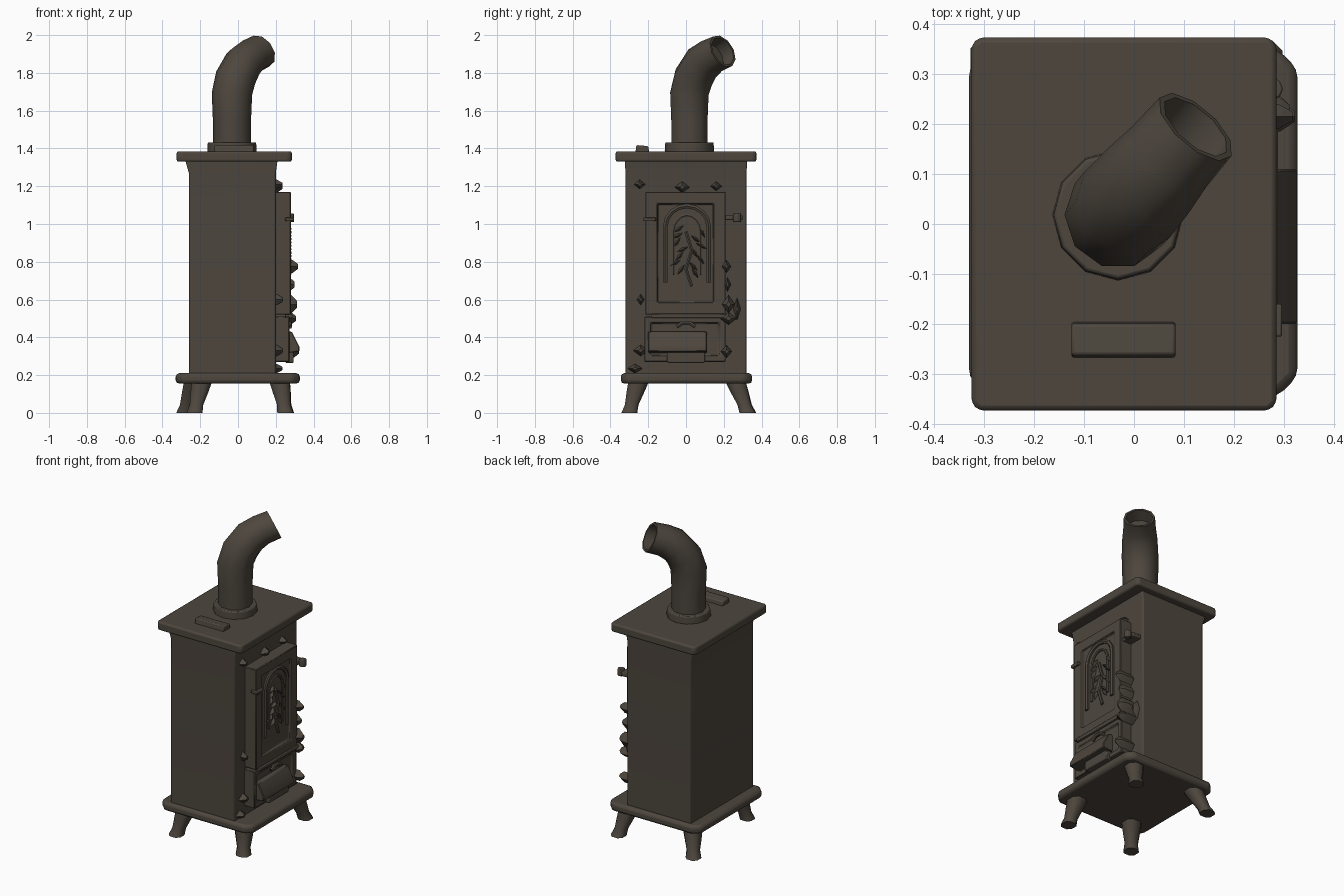
import bpy, bmesh, math, random
from mathutils import Vector, Matrix

if "Cube" in bpy.data.objects:
    bpy.data.objects.remove(bpy.data.objects["Cube"])

random.seed(4)
iron = bpy.data.materials.new("dark_brown_iron")
iron.diffuse_color = (0.075, 0.062, 0.048, 1)
iron.use_nodes = True
iron.node_tree.nodes["Principled BSDF"].inputs["Base Color"].default_value = iron.diffuse_color


def finish(name, bm, bevel=0.0, segs=2, angle=40):
    bmesh.ops.recalc_face_normals(bm, faces=bm.faces)
    me = bpy.data.meshes.new(name)
    bm.to_mesh(me)
    bm.free()
    ob = bpy.data.objects.new(name, me)
    bpy.context.collection.objects.link(ob)
    me.materials.append(iron)
    if bevel:
        m = ob.modifiers.new("bevel", 'BEVEL')
        m.width, m.segments, m.limit_method = bevel, segs, 'ANGLE'
    bpy.ops.object.select_all(action='DESELECT')
    ob.select_set(True)
    bpy.context.view_layer.objects.active = ob
    bpy.ops.object.shade_smooth_by_angle(angle=math.radians(angle))
    return ob


def loft(rings, cap_start=True, cap_end=True):
    """Skin a list of equal-length point rings."""
    bm = bmesh.new()
    vs = [[bm.verts.new(p) for p in r] for r in rings]
    n = len(vs[0])
    for a, b in zip(vs, vs[1:]):
        for i in range(n):
            bm.faces.new((a[i], a[(i + 1) % n], b[(i + 1) % n], b[i]))
    if cap_start:
        bm.faces.new(vs[0])
    if cap_end:
        bm.faces.new(vs[-1])
    return bm


def rect(x0, x1, y0, y1, z, c=0.0):
    """Rectangle ring in plan, with cut corners of size c."""
    if not c:
        return [(x0, y0, z), (x1, y0, z), (x1, y1, z), (x0, y1, z)]
    return [(x0 + c, y0, z), (x1 - c, y0, z), (x1, y0 + c, z), (x1, y1 - c, z),
            (x1 - c, y1, z), (x0 + c, y1, z), (x0, y1 - c, z), (x0, y0 + c, z)]


def box(name, x0, x1, y0, y1, z0, z1, bevel=0.0, c=0.0):
    return finish(name, loft([rect(x0, x1, y0, y1, z0, c), rect(x0, x1, y0, y1, z1, c)]), bevel)


def disc(centre, normal, r, n):
    q = Vector((0, 0, 1)).rotation_difference(Vector(normal))
    return [Vector(centre) + q @ Vector((r * math.cos(2 * math.pi * i / n),
            r * math.sin(2 * math.pi * i / n), 0)) for i in range(n)]


# body, flaring slightly under the top plate
finish("body", loft([rect(-0.26, 0.20, -0.32, 0.32, 0.19),
                     rect(-0.26, 0.20, -0.32, 0.32, 1.27),
                     rect(-0.28, 0.21, -0.325, 0.325, 1.34)]), 0.008)

# top and base plates with softened rims
box("top_plate", -0.325, 0.285, -0.373, 0.373, 1.33, 1.385, 0.015, 0.015)
box("base_plate", -0.33, 0.327, -0.345, 0.35, 0.155, 0.21, 0.018, 0.04)

# raised lid bar on the top, lifted at the front
finish("top_lid_bar", loft([
    [(x, -0.268, 1.38), (x, -0.195, 1.38), (x, -0.2, 1.412), (x, -0.262, 1.418)]
    for x in (-0.125, 0.083)]), 0.006)

# splayed legs
for label, top, foot in (("front_left", (-0.19, -0.25), (-0.23, -0.30)),
                         ("front_right", (0.22, -0.25), (0.25, -0.30)),
                         ("back_left", (-0.23, 0.26), (-0.285, 0.33)),
                         ("back_right", (0.22, 0.26), (0.255, 0.325))):
    rings = []
    for t, w in ((0, 0.055), (0.35, 0.047), (0.75, 0.036), (1, 0.042)):
        x, y = Vector(top).lerp(Vector(foot), t)
        rings.append(rect(x - w, x + w, y - w, y + w, 0.17 * (1 - t), w * 0.5))
    finish(label + "_leg", loft(rings), 0, angle=50)

# flue collar and bent pipe with a hollow mouth
px, py = -0.032, 0.018
finish("flue_collar", loft([disc((px, py, 1.38), (0, 0, 1), 0.131, 12),
                            disc((px, py, 1.432), (0, 0, 1), 0.128, 12)]), 0.006)
out = Vector((0.66, 0.75, 0))
rings = []
for d, z, tilt, r in ((0, 1.39, 0, 0.1), (0, 1.55, 0, 0.101), (0.0, 1.69, 5, 0.107),
                      (0.03, 1.775, 26, 0.108), (0.09, 1.85, 50, 0.104),
                      (0.155, 1.888, 62, 0.096), (0.235, 1.915, 65, 0.093),
                      (0.235, 1.915, 65, 0.08), (0.165, 1.885, 65, 0.078)):
    t = math.radians(tilt)
    nrm = out * math.sin(t) + Vector((0, 0, math.cos(t)))
    rings.append(disc(Vector((px, py, z)) + out * d, nrm, r, 10))
finish("flue_pipe", loft(rings), 0, angle=45)


# door on the +x side with recessed panels
def panel(name, x1, y0, y1, z0, z1, rim, depth):
    def r(x, m):
        return [(x, y0 + m, z0 + m), (x, y1 - m, z0 + m), (x, y1 - m, z1 - m), (x, y0 + m, z1 - m)]
    finish(name, loft([r(0.18, 0), r(x1, 0), r(x1, rim), r(x1 - depth, rim + 0.008)]), 0.004, 1)


panel("door", 0.28, -0.215, 0.21, 0.52, 1.17, 0.06, 0.016)
panel("ash_door", 0.272, -0.22, 0.21, 0.27, 0.51, 0.03, 0.014)
box("door_ledge", 0.25, 0.288, -0.185, 0.215, 0.502, 0.525, 0.005)


# tubes following a path in the door plane
def tube(name, pts, r, x):
    pts = [Vector((x, y, z)) for y, z in pts]
    rings = []
    for i, p in enumerate(pts):
        t = pts[min(i + 1, len(pts) - 1)] - pts[max(i - 1, 0)]
        rings.append([p + r * (Vector((1, 0, 0)) * math.cos(a) +
                      t.normalized().cross(Vector((1, 0, 0))) * math.sin(a))
                      for a in (k * math.pi / 3 for k in range(6))])
    finish(name, loft(rings))


# arched window rim with a leafy relief
arch = [(-0.11, 0.69)] + [(0.005 - 0.115 * math.cos(a), 0.985 + 0.11 * math.sin(a))
                          for a in (k * math.pi / 8 for k in range(9))] + [(0.12, 0.69)]
tube("window_arch", arch, 0.014, 0.267)
tube("inner_arch", [(0.005 + (y - 0.005) * 0.62, 0.73 + (z - 0.69) * 0.78) for y, z in arch], 0.009, 0.266)
tube("relief_stem", [(0.03, 0.67), (0.0, 0.76), (0.03, 0.86), (0.0, 0.96)], 0.01, 0.268)
for i in range(14):
    z = 0.74 + 0.018 * i
    y = 0.015 + (-1) ** i * random.uniform(0.02, 0.075)
    ang = (-1) ** i * random.uniform(0.5, 1.2)
    bm = bmesh.new()
    bmesh.ops.create_cone(bm, cap_ends=True, segments=4, radius1=1, radius2=0.15, depth=1)
    M = (Matrix.Translation((0.27, y, z)) @ Matrix.Rotation(ang, 4, 'X') @
         Matrix.Rotation(math.pi / 2, 4, 'Y') @ Matrix.Diagonal((0.042, 0.013, 0.026, 1)))
    bmesh.ops.transform(bm, matrix=M, verts=bm.verts)
    finish("relief_leaf", bm)

# ash lip: slanted tray on the lower door
finish("ash_lip", loft([[(0.25, y, 0.43), (0.285, y, 0.43), (0.325, y, 0.35),
                         (0.325, y, 0.325), (0.25, y, 0.315)] for y in (-0.2, 0.11)]), 0.004, 1)
box("ash_lip_support", 0.25, 0.295, -0.1, 0.1, 0.265, 0.325, 0.006)
tube("ash_lip_handle", [(-0.05, 0.455), (-0.02, 0.475), (0.02, 0.475), (0.05, 0.455)], 0.012, 0.275)


# pointed knobs and hinge pieces around the door
def stud(name, y, z, x1, w, h):
    finish(name, loft([[(x, y - w * s, z), (x, y, z - h * s), (x, y + w * s, z), (x, y, z + h * s)]
                       for x, s in ((0.19, 1), (x1 - 0.03, 1), (x1, 0.35))]))


for y, z, x1, w, h in ((0.215, 0.775, 0.318, 0.025, 0.035), (0.225, 0.575, 0.312, 0.035, 0.05),
                       (0.225, 0.50, 0.308, 0.045, 0.035), (0.215, 0.325, 0.322, 0.03, 0.035),
                       (0.22, 0.68, 0.3, 0.02, 0.04)):
    stud("door_knob", y, z, x1, w, h)
for y, z, w, h in ((-0.02, 1.195, 0.04, 0.03), (-0.245, 1.21, 0.03, 0.025), (0.16, 1.2, 0.03, 0.025),
                   (-0.19, 0.78, 0.02, 0.05), (-0.24, 0.6, 0.02, 0.03), (-0.24, 0.33, 0.04, 0.03),
                   (-0.27, 0.235, 0.04, 0.025), (0.27, 0.55, 0.02, 0.06)):
    stud("trim_stud", y, z, 0.235, w, h)
box("hinge_plate", 0.19, 0.26, 0.2, 0.3, 1.02, 1.045, 0.005)
finish("hinge_pin", loft([disc((0.275, 0.27, z), (0, 0, 1), 0.023, 8) for z in (1.01, 1.055)]), 0.004)
box("latch_bar", 0.25, 0.296, -0.225, -0.16, 1.015, 1.035, 0.004)
